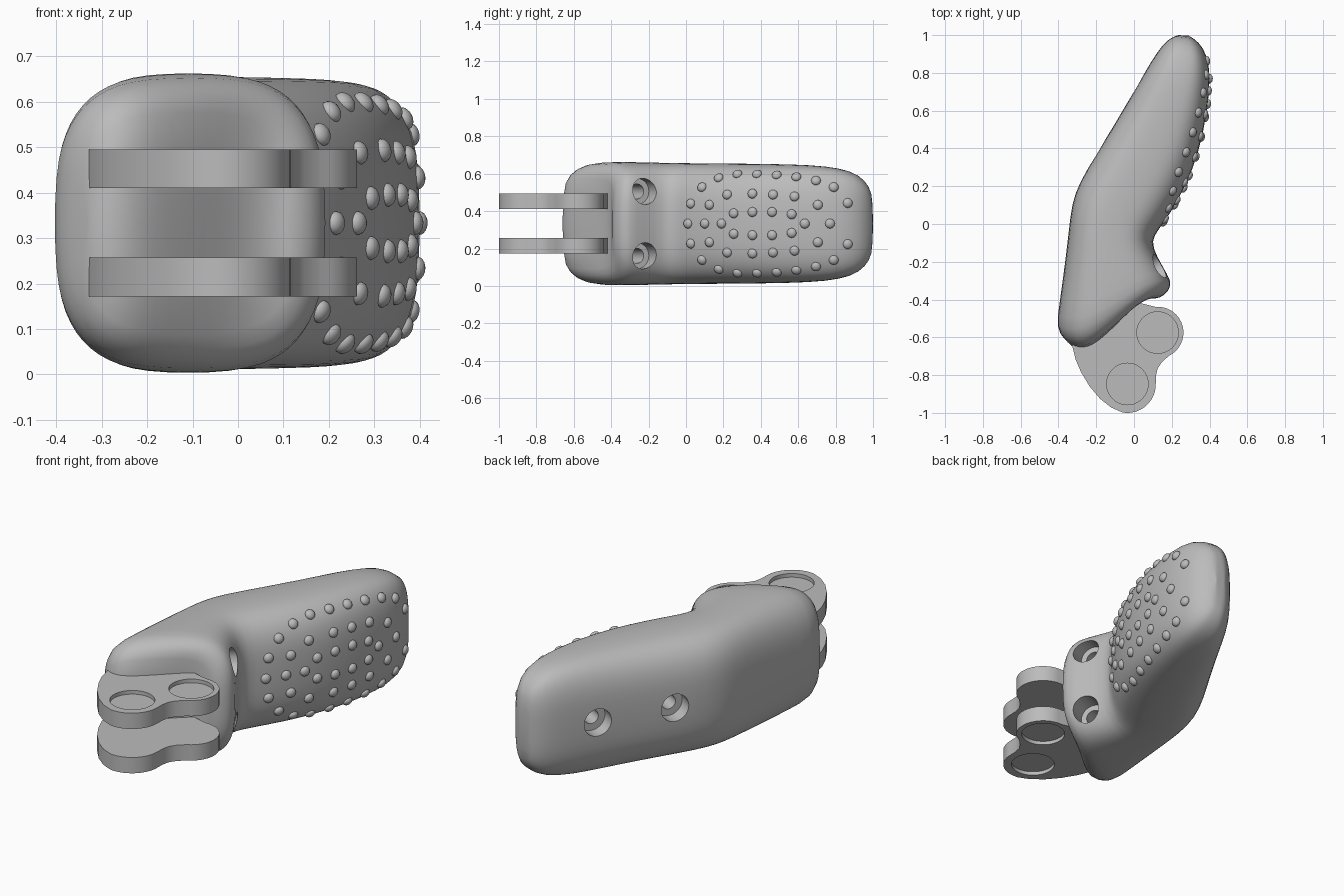
import bpy, bmesh
from math import sin, cos, pi, radians
from mathutils import Vector, Matrix
from mathutils.bvhtree import BVHTree

cube = bpy.data.objects.get("Cube")
if cube:
    bpy.data.objects.remove(cube)

grey = bpy.data.materials.new("light_grey")
grey.use_nodes = True
grey.diffuse_color = (0.5, 0.5, 0.5, 1)
grey.node_tree.nodes["Principled BSDF"].inputs["Base Color"].default_value = (0.5, 0.5, 0.5, 1)

MID = 0.333  # height of the symmetry plane


def make(name, bm):
    bmesh.ops.recalc_face_normals(bm, faces=bm.faces[:])
    mesh = bpy.data.meshes.new(name)
    bm.to_mesh(mesh)
    bm.free()
    mesh.materials.append(grey)
    ob = bpy.data.objects.new(name, mesh)
    bpy.context.collection.objects.link(ob)
    return ob


def bake(ob):
    # apply the modifier stack
    dg = bpy.context.evaluated_depsgraph_get()
    mesh = bpy.data.meshes.new_from_object(ob.evaluated_get(dg))
    ob.modifiers.clear()
    ob.data = mesh


def drill(ob, start, axis, radius, depth):
    # cut a blind round hole, beginning a little outside the surface
    axis = Vector(axis).normalized()
    out = 0.12
    centre = Vector(start) - axis * (depth - out) / 2
    rot = axis.to_track_quat('Z', 'Y').to_matrix().to_4x4()
    bm = bmesh.new()
    bmesh.ops.create_cone(bm, cap_ends=True, segments=40, radius1=radius, radius2=radius,
                          depth=depth + out, matrix=Matrix.Translation(centre) @ rot)
    cutter = make("cutter", bm)
    cutter.hide_render = True
    mod = ob.modifiers.new("hole", 'BOOLEAN')
    mod.operation = 'DIFFERENCE'
    mod.solver = 'EXACT'
    mod.object = cutter
    bake(ob)
    bpy.data.objects.remove(cutter)


def shade(ob, angle):
    bpy.ops.object.select_all(action='DESELECT')
    ob.select_set(True)
    bpy.context.view_layer.objects.active = ob
    bpy.ops.object.shade_smooth_by_angle(angle=radians(angle))


# Body: rounded sections lofted between an outer edge, a pad edge and a half height
stations = [
    (-.33, -.645, .11, -.395, .225),
    (-.37, -.61, .16, -.385, .28),
    (-.415, -.55, .205, -.325, .328),
    (-.395, -.42, .18, -.27, .332),
    (-.365, -.2, .12, -.17, .328),
    (-.345, -.03, .09, -.09, .325),
    (-.33, .11, .13, -.03, .324),
    (-.29, .22, .19, .05, .323),
    (-.2, .37, .28, .21, .322),
    (-.09, .55, .345, .38, .32),
    (.015, .73, .39, .6, .315),
    (.09, .86, .405, .77, .3),
    (.15, .95, .39, .89, .265),
    (.2, .99, .345, .965, .2),
    (.235, 1.0, .285, 1.0, .14),
]
N = 32
bm = bmesh.new()
rings = []
for i, (lx, ly, rx, ry, h) in enumerate(stations):
    ring = []
    for k in range(N):
        c, s = cos(2 * pi * k / N), sin(2 * pi * k / N)
        u = abs(c) ** (2 / 3) * (1 if c > 0 else -1)
        v = abs(s) ** (2 / 3) * (1 if s > 0 else -1)
        if k in (N // 4, 3 * N // 4):
            u = 0
        if k in (0, N // 2):
            v = 0
        # the front face follows an S curve
        warp = -0.107 * (1 - u * u) * (0.3 - u) * max(0, 1 - max(0, i - 2) / 3)
        t = (u + 1) / 2
        ring.append(bm.verts.new((lx + (rx - lx) * t, ly + (ry - ly) * t + warp, MID + h * v)))
    rings.append(ring)
for a, b in zip(rings, rings[1:]):
    for k in range(N):
        n = (k + 1) % N
        bm.faces.new((a[k], a[n], b[n], b[k]))
for ring in (rings[0], rings[-1]):
    for k in range(N // 2):
        strip = [ring[k], ring[k + 1], ring[(N - k - 1) % N], ring[(N - k) % N]]
        bm.faces.new(list(dict.fromkeys(strip)))
body = make("finger_body", bm)
body.modifiers.new("smooth", 'SUBSURF').levels = 1
bake(body)

bm = bmesh.new()
bm.from_mesh(body.data)
surface = BVHTree.FromBMesh(bm)
bm.free()

# Stepped screw holes: a pair in the notch, two along the back
for z in (MID - .172, MID + .172):
    drill(body, (.14, -.22, z), (.9, .42, 0), .07, .1)
    drill(body, (.14, -.22, z), (.9, .42, 0), .04, .25)
for p in ((.01, .73, MID), (-.2, .375, MID)):
    drill(body, p, (-.86, .5, 0), .073, .08)
    drill(body, p, (-.86, .5, 0), .037, .18)
shade(body, 40)

# Grip bumps: (y, distance from the middle plane), mirrored up and down
spots = [(.01, 0), (.1, 0), (.19, 0), (.635, 0), (.77, 0),
         (.255, .055), (.355, .062), (.46, .062), (.565, .05),
         (.025, .107), (.125, .1), (.22, .155), (.355, .16), (.465, .155),
         (.58, .145), (.705, .1), (.865, .11),
         (.085, .195), (.175, .245), (.275, .265), (.38, .265), (.485, .26),
         (.59, .25), (.695, .23), (.79, .195)]
bm = bmesh.new()
for y, dz in spots:
    for side in ((1, -1) if dz else (1,)):
        hit, normal, _, _ = surface.ray_cast(Vector((2, y, MID + side * dz)), Vector((-1, 0, 0)))
        if hit is None:
            continue
        rot = normal.to_track_quat('Z', 'Y').to_matrix().to_4x4()
        bmesh.ops.create_uvsphere(bm, u_segments=16, v_segments=10, radius=.026,
                                  matrix=Matrix.Translation(hit) @ rot @ Matrix.Diagonal((1, 1, .7, 1)))
shade(make("grip_bumps", bm), 60)


# Hinge plates: two rounded lobes with shallow round recesses on the outer face
def arc(cx, cy, r, a, b, n=16):
    angles = [radians(a + (b - a) * i / n) for i in range(n + 1)]
    return [(cx + r * cos(t), cy + r * sin(t)) for t in angles]


outline = (arc(.125, -.575, .137, 95, -65) + [(.145, -.735), (.125, -.765), (.116, -.805)]
           + arc(-.035, -.85, .15, 0, -100)
           + [(-.12, -.972), (-.18, -.925), (-.235, -.86), (-.28, -.785), (-.31, -.715),
              (-.328, -.64), (-.3, -.57), (-.15, -.45), (0, -.41)])
for name, low, high, outer, up in (("upper_hinge_plate", .41, .495, .495, 1),
                                   ("lower_hinge_plate", .172, .257, .172, -1)):
    bm = bmesh.new()
    face = bm.faces.new([bm.verts.new((x, y, low)) for x, y in outline])
    new = bmesh.ops.extrude_face_region(bm, geom=[face])["geom"]
    bmesh.ops.translate(bm, vec=(0, 0, high - low),
                        verts=[v for v in new if isinstance(v, bmesh.types.BMVert)])
    plate = make(name, bm)
    for x, y in ((-.035, -.847), (.125, -.575)):
        drill(plate, (x, y, outer), (0, 0, up), .11, .02)
    shade(plate, 30)
